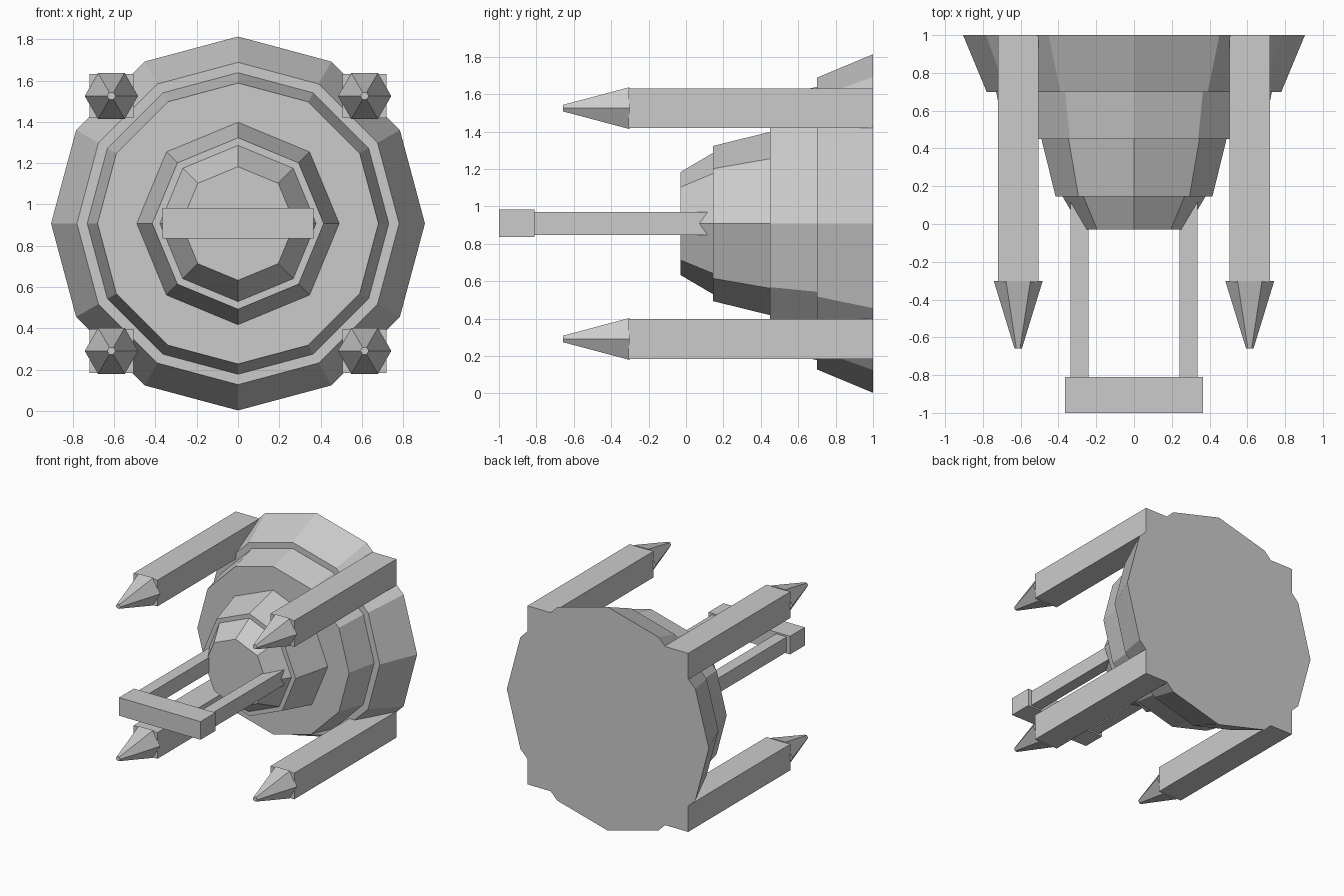
import bpy, bmesh, math

cube = bpy.data.objects.get("Cube")
if cube:
    bpy.data.objects.remove(cube, do_unlink=True)

AXIS_Z = 0.908

grey = bpy.data.materials.new("plain grey")
grey.use_nodes = True
COLOUR = (0.6, 0.6, 0.6, 1)
grey.diffuse_color = COLOUR
grey.node_tree.nodes["Principled BSDF"].inputs["Base Color"].default_value = COLOUR


def finish(name, bm):
    bmesh.ops.recalc_face_normals(bm, faces=bm.faces)
    mesh = bpy.data.meshes.new(name)
    bm.to_mesh(mesh)
    bm.free()
    mesh.materials.append(grey)
    obj = bpy.data.objects.new(name, mesh)
    bpy.context.collection.objects.link(obj)
    return obj


def turned(name, sides, profile, x=0, z=AXIS_Z):
    """Closed faceted solid around the y direction; profile is (radius, y) pairs."""
    bm = bmesh.new()
    rings = []
    for r, y in profile:
        angles = [math.tau * i / sides for i in range(sides)]
        rings.append([bm.verts.new((x + r * math.cos(a), y, z + r * math.sin(a))) for a in angles])
    for a, b in zip(rings, rings[1:]):
        for i in range(sides):
            j = (i + 1) % sides
            bm.faces.new((a[i], a[j], b[j], b[i]))
    bm.faces.new(rings[0])
    bm.faces.new(rings[-1])
    return finish(name, bm)


def box(name, low, high):
    bm = bmesh.new()
    bmesh.ops.create_cube(bm, size=1)
    for v in bm.verts:
        v.co = [(a + b) / 2 + c * (b - a) for a, b, c in zip(low, high, v.co)]
    return finish(name, bm)


# Stepped twelve-sided hull and eight-sided nose
turned("hull", 12, [(0.905, 1), (0.78, 0.7), (0.73, 0.7), (0.68, 0.45)])
turned("nose", 8, [(0.49, 0.45), (0.415, 0.145), (0.378, 0.145), (0.275, -0.03)])

# Front handle: two arms and a crossbar
for side, s in (("left", 1), ("right", -1)):
    x0, x1 = sorted((0.24 * s, 0.335 * s))
    box(side + "_arm", (x0, -0.82, 0.848), (x1, 0.2, 0.97))
box("crossbar", (-0.365, -1, 0.836), (0.365, -0.81, 0.983))

# Four square pylons with six-sided pointed tips
for side, s in (("left", 1), ("right", -1)):
    for level, t in (("upper", 1), ("lower", -1)):
        x, z = 0.613 * s, AXIS_Z + 0.617 * t
        name = level + "_" + side
        box(name + "_pylon", (x - 0.107, -0.308, z - 0.106), (x + 0.107, 1, z + 0.106))
        turned(name + "_tip", 6, [(0.129, -0.303), (0.02, -0.658)], x, z)
